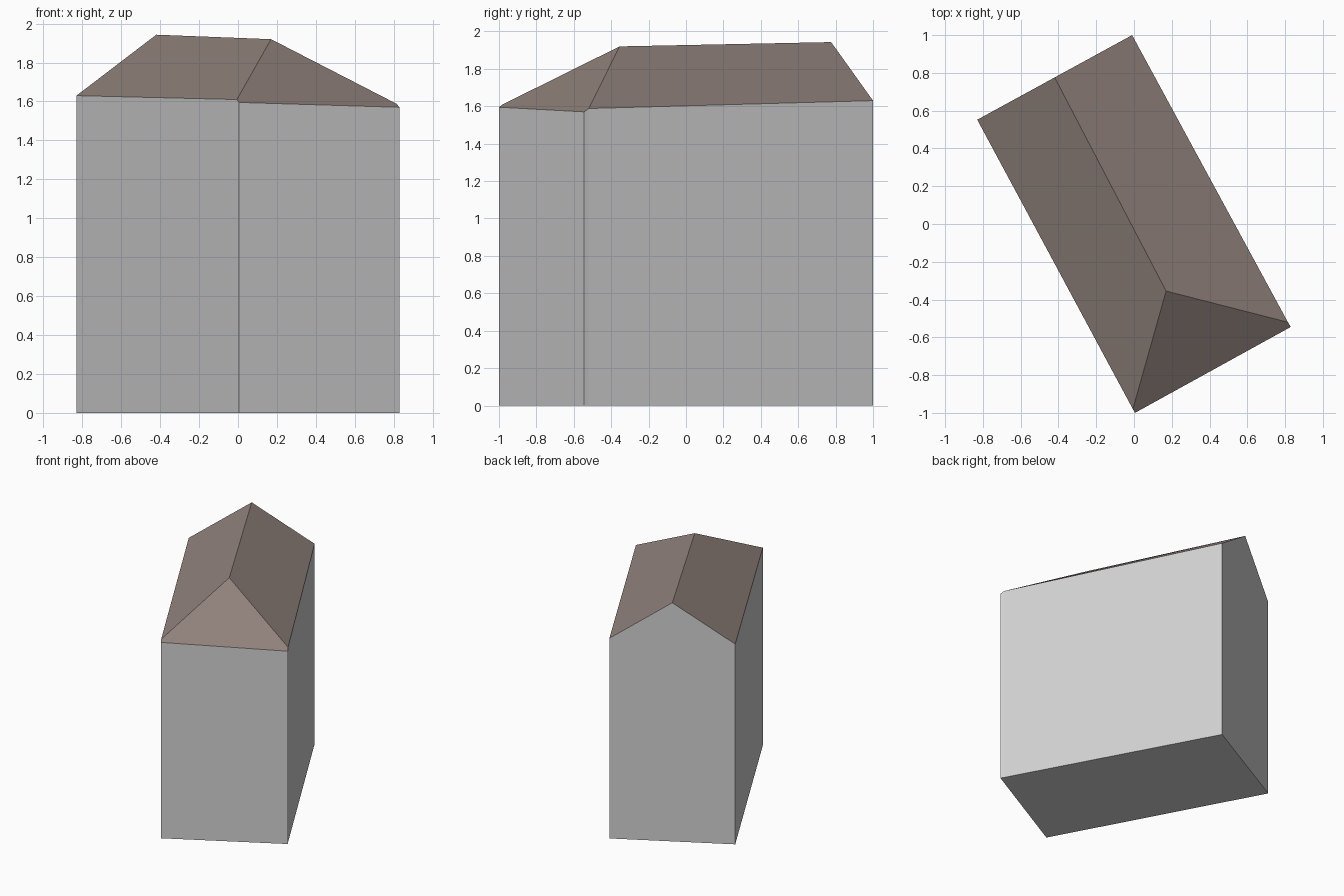
import bpy

if "Cube" in bpy.data.objects:
    bpy.data.objects.remove(bpy.data.objects["Cube"])


def material(name, rgb):
    m = bpy.data.materials.new(name)
    m.diffuse_color = (*rgb, 1)
    m.use_nodes = True
    m.node_tree.nodes["Principled BSDF"].inputs["Base Color"].default_value = m.diffuse_color
    return m


def mesh_object(name, verts, faces, mat):
    me = bpy.data.meshes.new(name)
    me.from_pydata(verts, [], faces)
    me.materials.append(mat)
    me.update()
    ob = bpy.data.objects.new(name, me)
    bpy.context.collection.objects.link(ob)
    return ob


wall_grey = material("wall grey", (0.64, 0.64, 0.64))
roof_brown = material("roof brown", (0.28, 0.22, 0.20))

# Top outline of the walls, counter-clockwise; the last point is the gable peak
outline = [
    (-0.83, 0.552, 1.63),     # 0 back left corner
    (-0.006, -0.98, 1.61),    # 1 foot of left hip
    (0.005, -1.0, 1.595),     # 2 front corner
    (0.83, -0.545, 1.57),     # 3 right corner
    (0.815, -0.52, 1.588),    # 4 foot of right hip
    (-0.01, 1.0, 1.63),       # 5 back corner
    (-0.42, 0.776, 1.943),    # 6 gable peak
]
ridge_front = (0.17, -0.355, 1.92)

# Walls: closed prism sides below the outline, plus the floor
n = len(outline)
base = [(x, y, 0) for x, y, z in outline]
sides = [(i, (i + 1) % n, n + (i + 1) % n, n + i) for i in range(n)]
mesh_object("walls", base + outline, sides + [tuple(reversed(range(n)))], wall_grey)

# Roof: two long slopes with a hip at the front end
mesh_object("roof", outline + [ridge_front],
            [(0, 1, 7, 6), (4, 5, 6, 7), (1, 2, 3, 4, 7)], roof_brown)
